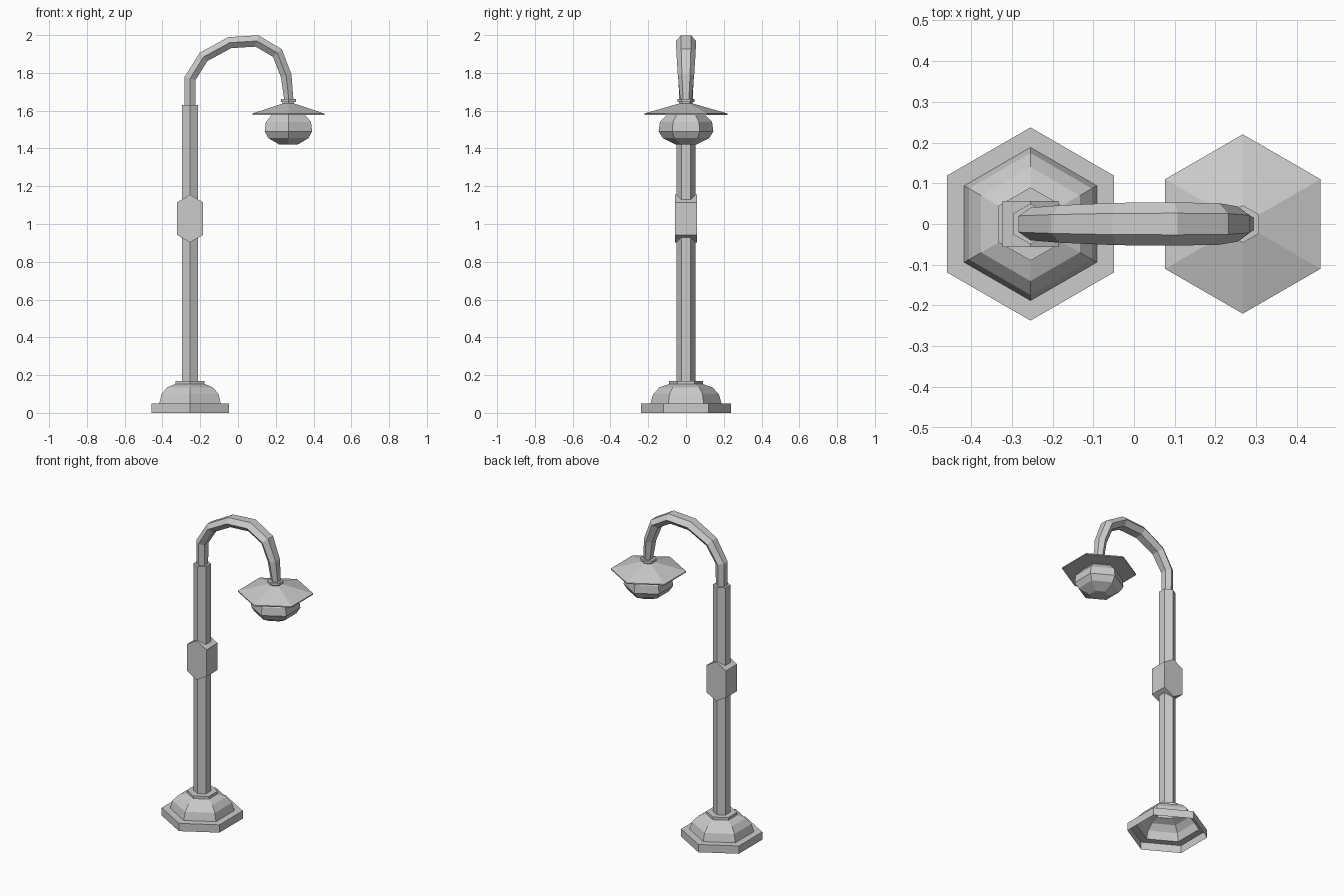
import bpy, bmesh, math
from mathutils import Vector

if "Cube" in bpy.data.objects:
    bpy.data.objects.remove(bpy.data.objects["Cube"])

POST_X, LAMP_X = -0.254, 0.267
HEX = [math.radians(90 + 60 * k) for k in range(6)]  # corners point along y


def finish(name, bm, recalc=False):
    bmesh.ops.remove_doubles(bm, verts=bm.verts, dist=1e-5)
    if recalc:
        bmesh.ops.recalc_face_normals(bm, faces=bm.faces)
    me = bpy.data.meshes.new(name)
    bm.to_mesh(me)
    bm.free()
    ob = bpy.data.objects.new(name, me)
    bpy.context.collection.objects.link(ob)
    return ob


def skin(bm, rings, cap_start=False, cap_end=False):
    vs = [[bm.verts.new(p) for p in r] for r in rings]
    n = len(vs[0])
    for a, b in zip(vs, vs[1:]):
        for j in range(n):
            k = (j + 1) % n
            bm.faces.new((a[j], a[k], b[k], b[j]))
    if cap_start:
        bm.faces.new(vs[0][::-1])
    if cap_end:
        bm.faces.new(vs[-1])


def hex_lathe(name, cx, profile, cap_start=False, cap_end=False):
    """Six-sided revolve of (radius, z) points around a vertical axis."""
    bm = bmesh.new()
    skin(bm, [[(cx + r * math.cos(a), r * math.sin(a), z) for a in HEX]
              for r, z in profile], cap_start, cap_end)
    return finish(name, bm)


# Hollow stepped foot with dome and collar, open underneath
hex_lathe("base", POST_X, [(0.237, 0), (0.237, 0.05), (0.188, 0.05), (0.174, 0.10),
                           (0.14, 0.135), (0.09, 0.153), (0.09, 0.17), (0.05, 0.17)])

# Post
hex_lathe("post", POST_X, [(0.05, 0.17), (0.05, 1.63)], cap_end=True)

# Elongated hexagonal block around the post
outline = [(0, 0.903), (0.069, 0.942), (0.069, 1.115), (0, 1.155), (-0.069, 1.115), (-0.069, 0.942)]
bm = bmesh.new()
skin(bm, [[(POST_X + x, y, z) for x, z in outline] for y in (-0.057, 0.057)], True, True)
finish("post_block", bm, recalc=True)

# Curved arm: x, z, half width across y, half thickness
path = [(-0.254, 1.62, 0.035, 0.030), (-0.254, 1.77, 0.040, 0.030),
        (-0.182, 1.885, 0.046, 0.030), (-0.044, 1.96, 0.052, 0.030),
        (0.10, 1.969, 0.053, 0.031), (0.208, 1.906, 0.051, 0.031),
        (0.255, 1.785, 0.043, 0.029), (0.270, 1.65, 0.030, 0.024)]
pts = [Vector((x, 0, z)) for x, z, _, _ in path]
rings = []
for i, p in enumerate(pts):
    d_in = (p - pts[max(i - 1, 0)]).normalized()
    d_out = (pts[min(i + 1, len(pts) - 1)] - p).normalized()
    t = (d_in + d_out).normalized()
    if i == len(pts) - 1:
        t = Vector((0, 0, -1))
    nrm = Vector((-t.z, 0, t.x))
    w, h = path[i][2:]
    rings.append([p + nrm * (h / 0.866 * math.cos(a)) + Vector((0, w * math.sin(a), 0))
                  for a in HEX])
bm = bmesh.new()
skin(bm, rings, True, True)
finish("arm", bm, recalc=True)

# Shade with neck and collar
hex_lathe("lamp_shade", LAMP_X, [(0.22, 1.578), (0.22, 1.585), (0.035, 1.638), (0.035, 1.645),
                                 (0.046, 1.645), (0.046, 1.661), (0.03, 1.661)], True, True)

# Globe
hex_lathe("lamp_globe", LAMP_X, [(0.055, 1.420), (0.122, 1.454), (0.145, 1.49),
                                 (0.138, 1.54), (0.10, 1.579)], cap_start=True)
